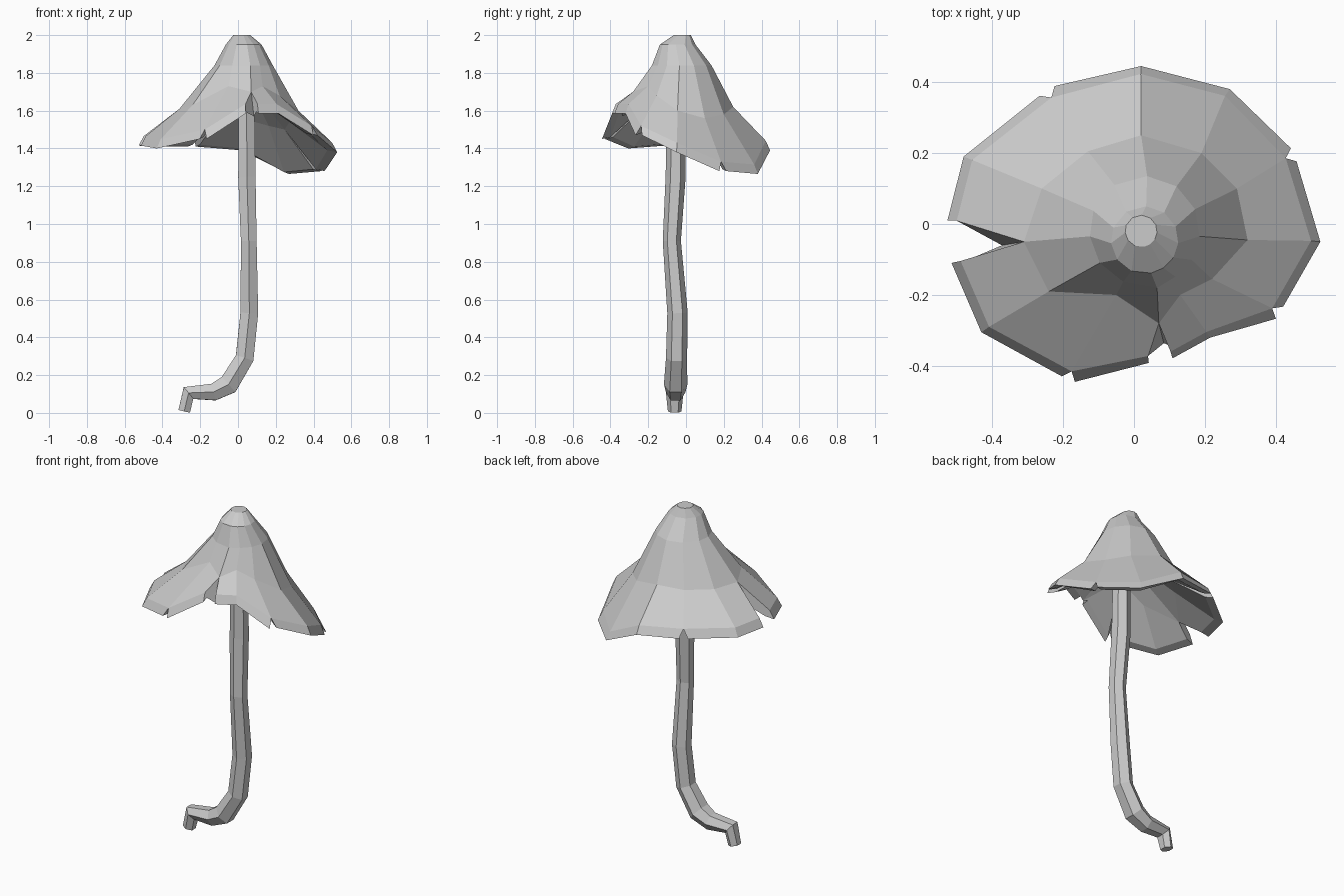
import bpy, bmesh
from mathutils import Vector as V

if "Cube" in bpy.data.objects:
    bpy.data.objects.remove(bpy.data.objects["Cube"])

# ---- cap: spokes, counter-clockwise from the back (rim point, mid point, kind) ----
# kind 0 = plain, otherwise a tear: half-width at the rim; deep tears reach the mid point
SPOKES = [
    ((0.02, 0.445, 1.39), (0.02, 0.25, 1.62), 0, False),
    ((-0.245, 0.375, 1.41), (-0.13, 0.205, 1.61), 0.025, False),
    ((-0.48, 0.19, 1.41), (-0.26, 0.10, 1.61), 0, False),
    ((-0.52, -0.05, 1.415), (-0.31, -0.05, 1.61), 0.06, True),
    ((-0.43, -0.305, 1.40), (-0.24, -0.19, 1.63), 0, False),
    ((-0.185, -0.437, 1.45), (-0.05, -0.20, 1.73), 0.02, False),
    ((0.075, -0.385, 1.585), (0.07, -0.28, 1.70), 0.034, True),
    ((0.215, -0.32, 1.585), (0.13, -0.20, 1.73), 0, False),
    ((0.41, -0.25, 1.47), (0.22, -0.155, 1.68), 0.02, False),
    ((0.525, -0.05, 1.38), (0.32, -0.045, 1.60), 0, False),
    ((0.45, 0.195, 1.28), (0.29, 0.10, 1.56), 0.02, False),
    ((0.27, 0.38, 1.265), (0.19, 0.20, 1.58), 0, False),
]
# crown rings: centre, radius
CROWN = [(V((0.02, -0.02, 2.0)), 0.045), (V((0.03, -0.045, 1.95)), 0.095),
         (V((0.03, -0.02, 1.84)), 0.155)]
INNER = V((0.05, -0.05, 1.75))


def scaled(p, s, dz):
    return V((p.x * s, p.y * s, p.z + dz))


def column(rim, mid, offset, deep):
    """Profile of one spoke: crown, mid, lip, rim, then back along the underside."""
    rim, mid = V(rim), V(mid)
    d = V((rim.x, rim.y, 0)).normalized()
    side = V((-d.y, d.x, 0)) * offset
    crown = [c + d * r for c, r in CROWN]
    if deep and rim.x > 0:                      # sunken crease above the front tear
        crown[2] = V((0.065, -0.18, 1.84))
    edge = rim + side
    lip = scaled(edge if deep else rim, 0.95, 0.05)
    in_mid = scaled(mid, 1.2, -0.13) if deep else scaled(mid, 0.85, -0.06)
    return crown + [mid, lip, edge, scaled(edge, 0.9, 0.01), in_mid, INNER]


bm = bmesh.new()
columns = []
for rim, mid, half, deep in SPOKES:
    offsets = (-half, half) if half else (0,)
    pair = [[bm.verts.new(p) for p in column(rim, mid, o, deep)] for o in offsets]
    columns.append((pair[0], pair[-1]))
    if half:                                    # side walls of the tear
        start = 3 if deep else 4
        bm.faces.new(pair[0][start:8])
        bm.faces.new(pair[1][start:8][::-1])

for i, (_, a) in enumerate(columns):
    b = columns[(i + 1) % len(columns)][0]
    for k in range(8):
        bm.faces.new((a[k], a[k + 1], b[k + 1], b[k]))
bm.faces.new([c[0][0] for c in columns])        # flat top
bmesh.ops.remove_doubles(bm, verts=bm.verts, dist=0.0005)
bmesh.ops.recalc_face_normals(bm, faces=bm.faces)
mesh = bpy.data.meshes.new("cap")
bm.to_mesh(mesh)
bm.free()
bpy.context.collection.objects.link(bpy.data.objects.new("cap", mesh))

# ---- stem: six-sided tube along a bent path (x, y, z, radius) ----
PATH = [(-0.285, -0.06, 0.008, 0.036), (-0.262, -0.06, 0.105, 0.046),
        (-0.13, -0.055, 0.11, 0.052), (-0.05, -0.055, 0.15, 0.062),
        (0.035, -0.05, 0.29, 0.056), (0.06, -0.045, 0.53, 0.054),
        (0.057, -0.075, 0.91, 0.048), (0.047, -0.055, 1.25, 0.053),
        (0.045, -0.05, 1.80, 0.046)]
curve = bpy.data.curves.new("stem", 'CURVE')
curve.dimensions = '3D'
curve.bevel_depth = 1.0
curve.bevel_resolution = 1
curve.use_fill_caps = True
spline = curve.splines.new('POLY')
spline.points.add(len(PATH) - 1)
for pt, (x, y, z, r) in zip(spline.points, PATH):
    pt.co = (x, y, z, 1)
    pt.radius = r
spline.use_smooth = False
stem = bpy.data.objects.new("stem", curve)
bpy.context.collection.objects.link(stem)
bpy.context.view_layer.objects.active = stem
stem.select_set(True)
bpy.ops.object.convert(target='MESH')
